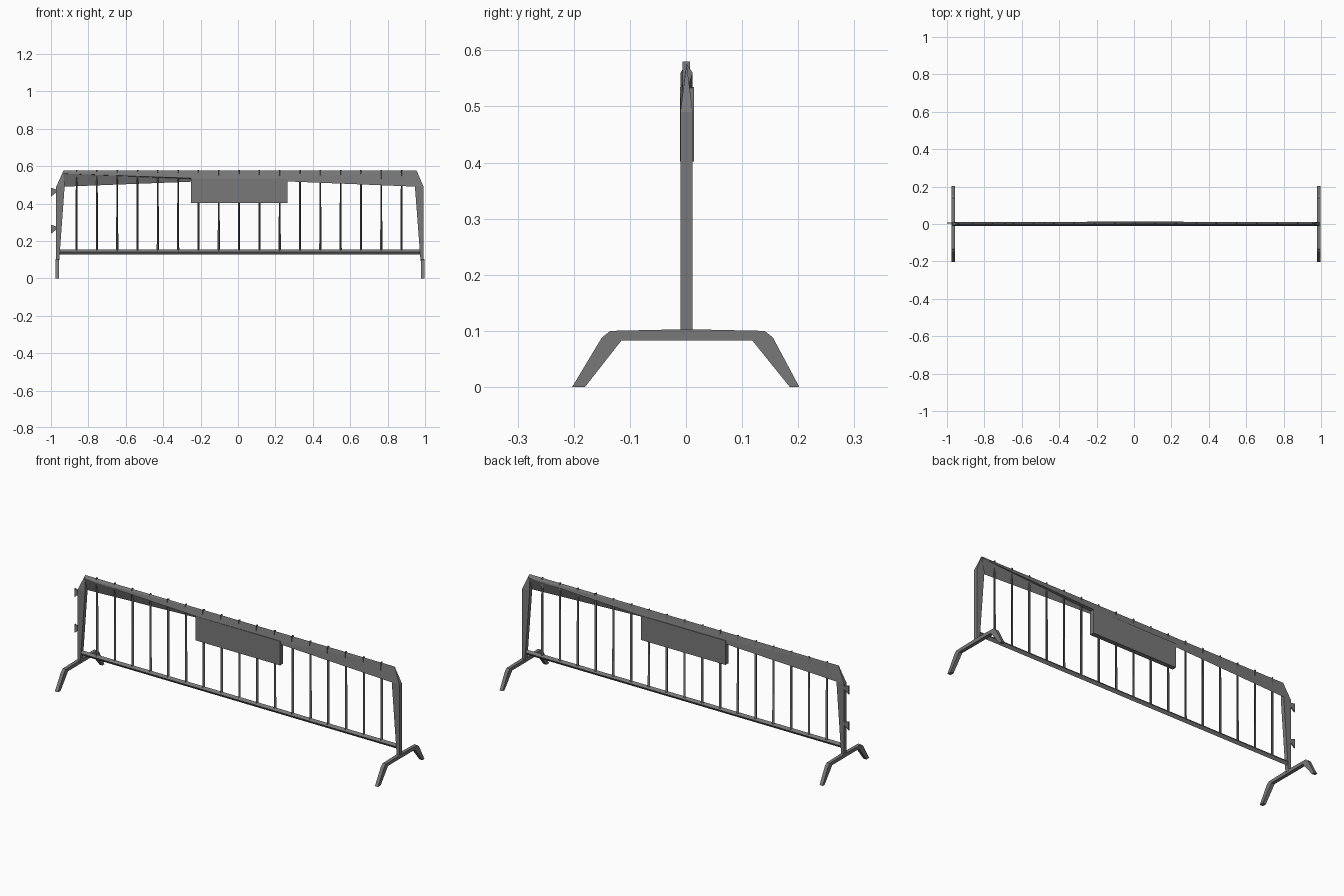
import bpy, bmesh

if "Cube" in bpy.data.objects:
    bpy.data.objects.remove(bpy.data.objects["Cube"])

steel = bpy.data.materials.new("galvanised grey")
steel.diffuse_color = (0.19, 0.19, 0.19, 1)
steel.use_nodes = True
steel.node_tree.nodes["Principled BSDF"].inputs["Base Color"].default_value = steel.diffuse_color


def finish(name, bm):
    bmesh.ops.recalc_face_normals(bm, faces=bm.faces)
    mesh = bpy.data.meshes.new(name)
    bm.to_mesh(mesh)
    bm.free()
    mesh.materials.append(steel)
    ob = bpy.data.objects.new(name, mesh)
    bpy.context.collection.objects.link(ob)
    return ob


def loft(name, rings):
    """Skin a closed tube through rings of equal point count."""
    bm = bmesh.new()
    loops = [[bm.verts.new(p) for p in r] for r in rings]
    n = len(rings[0])
    for a, b in zip(loops, loops[1:]):
        for i in range(n):
            j = (i + 1) % n
            bm.faces.new((a[i], a[j], b[j], b[i]))
    bm.faces.new(loops[0])
    bm.faces.new(loops[-1])
    bmesh.ops.triangulate(bm, faces=[f for f in bm.faces if len(f.verts) > 3])
    return finish(name, bm)


def hull(name, points):
    bm = bmesh.new()
    for p in points:
        bm.verts.new(p)
    bmesh.ops.convex_hull(bm, input=bm.verts)
    return finish(name, bm)


def box_points(x, y, z):
    return [(a, b, c) for a in x for b in y for c in z]


YF, YB, YC = -0.01, 0.012, 0.001   # front, back and centre depth

# Top rail: triangular tube that twists from one end to the other
rail = [(-0.933, 0.56, 0.49), (-0.06, 0.528, 0.524),
        (0.12, 0.524, 0.528), (0.955, 0.49, 0.56)]
loft("top_rail", [[(x, YC, 0.576), (x, YF, zf), (x, YB, zb)] for x, zf, zb in rail])

# Bottom rail: diamond tube
loft("bottom_rail", [[(x, YC, 0.155), (x, YF, 0.142), (x, YC, 0.127), (x, YB, 0.142)]
                     for x in (-0.965, 0.987)])

# End posts, widening upwards and tapering to a point at the rail corner
for side, outer, low, high, tip in (("left", -0.972, -0.956, -0.927, -0.933),
                                    ("right", 0.992, 0.976, 0.946, 0.955)):
    hull(side + "_post",
         box_points((outer, low), (YF, YB), (0.094,)) +
         box_points((outer, high), (YF, YB), (0.49,)) + [(tip, YC, 0.576)])

# Splayed feet
foot = [(-0.203, 0), (-0.18, 0), (-0.115, 0.083), (0.118, 0.083), (0.185, 0), (0.202, 0),
        (0.155, 0.088), (0.14, 0.1), (0, 0.103), (-0.135, 0.1), (-0.15, 0.088)]
for side, x0, x1 in (("left", -0.976, -0.957), ("right", 0.978, 0.997)):
    loft(side + "_foot", [[(x, y, z) for y, z in foot] for x in (x0, x1)])

# Upright bars: slim three-sided rods poking through the top rail
for i in range(17):
    x = -0.863 + i * 0.1086
    loft("upright_bar", [[(x - w, YC + 0.004, z), (x + w, YC + 0.006, z), (x, YC - 0.007, z)]
                         for z, w in ((0.14, 0.006), (0.58, 0.004))])

# Sign panel
hull("sign_panel", box_points((-0.251, 0.265), (-0.011, 0.014), (0.402, 0.535)))

# Coupling hooks on the left post
for z in (0.436, 0.238):
    loft("coupling_hook", [[(-1.0, y, z), (-1.0, y, z + 0.048),
                            (-0.968, y, z + 0.038), (-0.968, y, z + 0.026)]
                           for y in (0.002, 0.009)])
